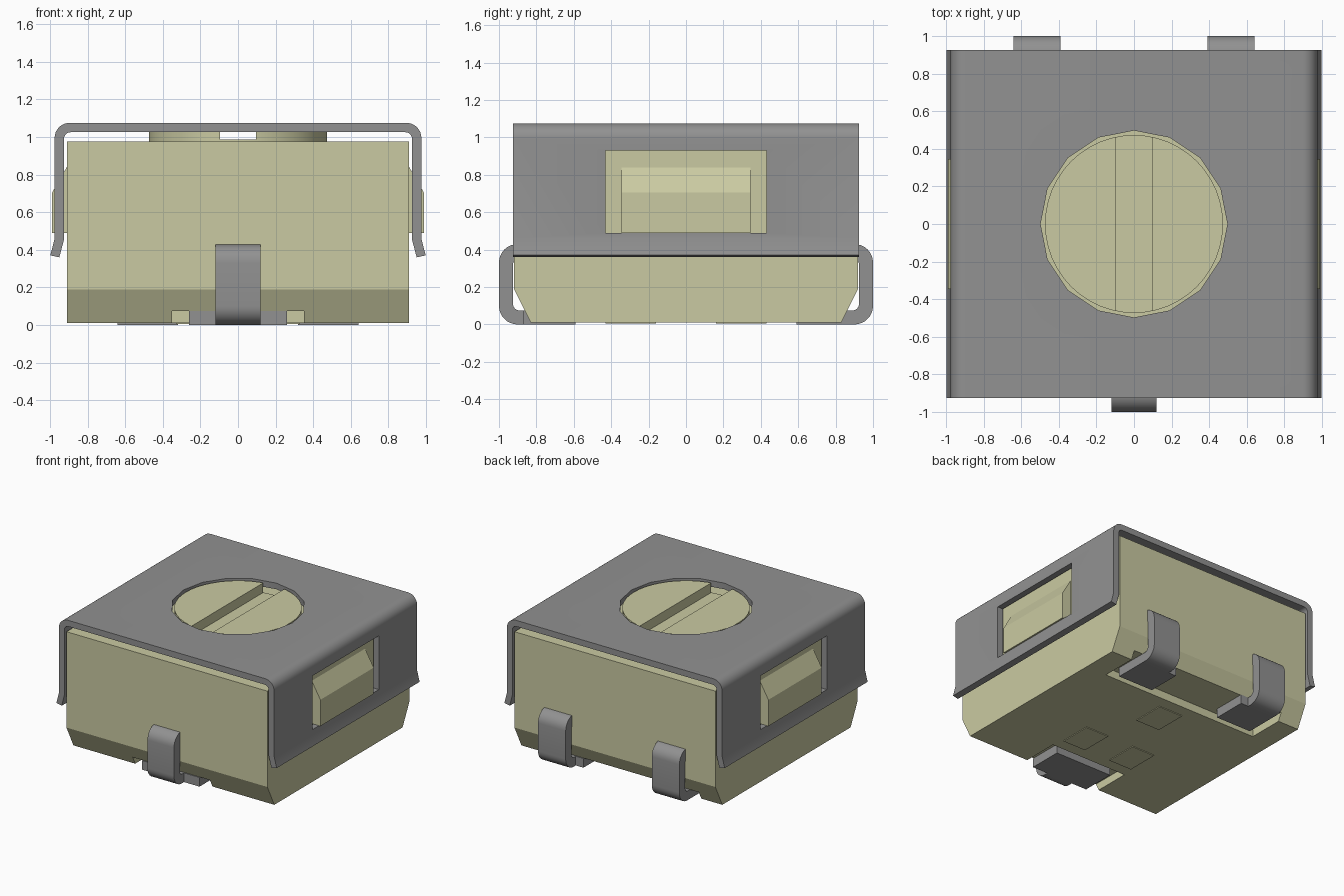
import bpy, bmesh, math

if "Cube" in bpy.data.objects:
    bpy.data.objects.remove(bpy.data.objects["Cube"], do_unlink=True)


def material(name, rgb, metallic=0.0):
    m = bpy.data.materials.new(name)
    m.use_nodes = True
    m.diffuse_color = (*rgb, 1)
    m.node_tree.nodes["Principled BSDF"].inputs["Base Color"].default_value = (*rgb, 1)
    return m


BEIGE = material("beige plastic", (0.59, 0.59, 0.36))
GREY = material("grey metal", (0.285, 0.285, 0.285))


def arc(cx, cz, r, a0, a1, n=8):
    """Points of an arc, angles in degrees."""
    angles = [math.radians(a0 + (a1 - a0) * i / n) for i in range(n + 1)]
    return [(cx + r * math.cos(a), cz + r * math.sin(a)) for a in angles]


def prism(name, outline, axis, lo, hi, mat):
    """Extrude a closed 2D outline along an axis from lo to hi."""
    place = {"x": lambda u, v, w: (w, u, v),
             "y": lambda u, v, w: (u, w, v),
             "z": lambda u, v, w: (u, v, w)}[axis]
    bm = bmesh.new()
    face = bm.faces.new([bm.verts.new(place(u, v, lo)) for u, v in outline])
    ext = bmesh.ops.extrude_face_region(bm, geom=[face])
    moved = [g for g in ext["geom"] if isinstance(g, bmesh.types.BMVert)]
    bmesh.ops.translate(bm, verts=moved, vec=place(0, 0, hi - lo))
    bmesh.ops.recalc_face_normals(bm, faces=bm.faces)
    mesh = bpy.data.meshes.new(name)
    bm.to_mesh(mesh)
    bm.free()
    ob = bpy.data.objects.new(name, mesh)
    bpy.context.collection.objects.link(ob)
    mesh.materials.append(mat)
    return ob


def box(name, x0, x1, y0, y1, z0, z1, mat):
    return prism(name, [(x0, y0), (x1, y0), (x1, y1), (x0, y1)], "z", z0, z1, mat)


def activate(ob):
    bpy.ops.object.select_all(action="DESELECT")
    ob.select_set(True)
    bpy.context.view_layer.objects.active = ob


def cut(ob, *cutters):
    """Subtract cutters from an object, then remove them."""
    activate(ob)
    for c in cutters:
        c.hide_render = True
        mod = ob.modifiers.new("cut", "BOOLEAN")
        mod.operation = "DIFFERENCE"
        mod.solver = "EXACT"
        mod.object = c
        bpy.ops.object.modifier_apply(modifier=mod.name)
        bpy.data.objects.remove(c, do_unlink=True)


def smooth(ob):
    activate(ob)
    bpy.ops.object.shade_smooth_by_angle(angle=math.radians(30))


# Housing block with chamfered lower front and back edges, and lead recesses
housing = prism("housing", [(-0.83, 0.01), (0.83, 0.01), (0.92, 0.19), (0.92, 0.975),
                            (-0.92, 0.975), (-0.92, 0.19)], "x", -0.91, 0.91, BEIGE)
cut(housing,
    box("front_recess", -0.35, 0.35, -1.1, -0.53, -0.1, 0.075, BEIGE),
    box("back_recess", -0.72, 0.72, 0.53, 1.1, -0.1, 0.075, BEIGE))

# Snap catches on the two sides
for side, s in (("left", 1), ("right", -1)):
    prism(side + "_catch", [(s * 0.90, 0.49), (s * 0.988, 0.49), (s * 0.988, 0.705),
                            (s * 0.91, 0.84), (s * 0.90, 0.84)], "y", -0.345, 0.345, BEIGE)

# Sheet metal cover: folded strip with flared lower edges
outer = [(0.998, 0.37), (0.975, 0.46)] + arc(0.895, 0.995, 0.08, 0, 90)
inner = [(0.95, 0.36), (0.925, 0.455)] + arc(0.89, 0.99, 0.035, 0, 90)
mirror = lambda pts: [(-x, z) for x, z in reversed(pts)]
cover = prism("cover", outer + mirror(outer) + mirror(inner)[::-1] + inner[::-1],
              "y", -0.925, 0.925, GREY)
cut(cover,
    box("side_windows", -1.2, 1.2, -0.43, 0.43, 0.49, 0.93, GREY),
    prism("top_hole", arc(0, 0, 0.497, 0, 360, 16)[:-1], "z", 0.96, 1.3, GREY))
smooth(cover)

# Round adjuster with a screwdriver slot
rotor = prism("rotor", arc(0, 0, 0.473, 0, 360, 48)[:-1], "z", 0.97, 1.065, BEIGE)
cut(rotor, box("slot", -0.095, 0.095, -0.7, 0.7, 0.986, 1.2, BEIGE))
smooth(rotor)

# Bent leads: u is the distance outward from the centre
bend = ([(0.82, 0.43)] + arc(0.90, 0.33, 0.1, 90, 0) + arc(0.90, 0.10, 0.1, 0, -90)
        + [(0.87, 0), (0.87, 0.075)] + arc(0.89, 0.11, 0.035, -90, 0)
        + arc(0.89, 0.32, 0.035, 0, 90) + [(0.82, 0.355)])
leads = (("front", -1, -0.12, 0.12, -0.26, 0.26),
         ("back_left", 1, 0.39, 0.64, 0.32, 0.64),
         ("back_right", 1, -0.64, -0.39, -0.64, -0.32))
for name, s, x0, x1, f0, f1 in leads:
    smooth(prism(name + "_lead", [(s * u, z) for u, z in bend], "x", x0, x1, GREY))
    y0, y1 = sorted((s * 0.59, s * 0.87))
    box(name + "_foot", f0, f1, y0, y1, 0, 0.075, GREY)

# Thin raised pads on the underside
for i, (x0, x1, y0, y1) in enumerate(((0.12, 0.33, -0.43, -0.16),
                                      (-0.33, -0.12, -0.43, -0.16),
                                      (-0.11, 0.11, 0.16, 0.43))):
    box("underside_pad_%d" % (i + 1), x0, x1, y0, y1, 0.004, 0.012, BEIGE)
